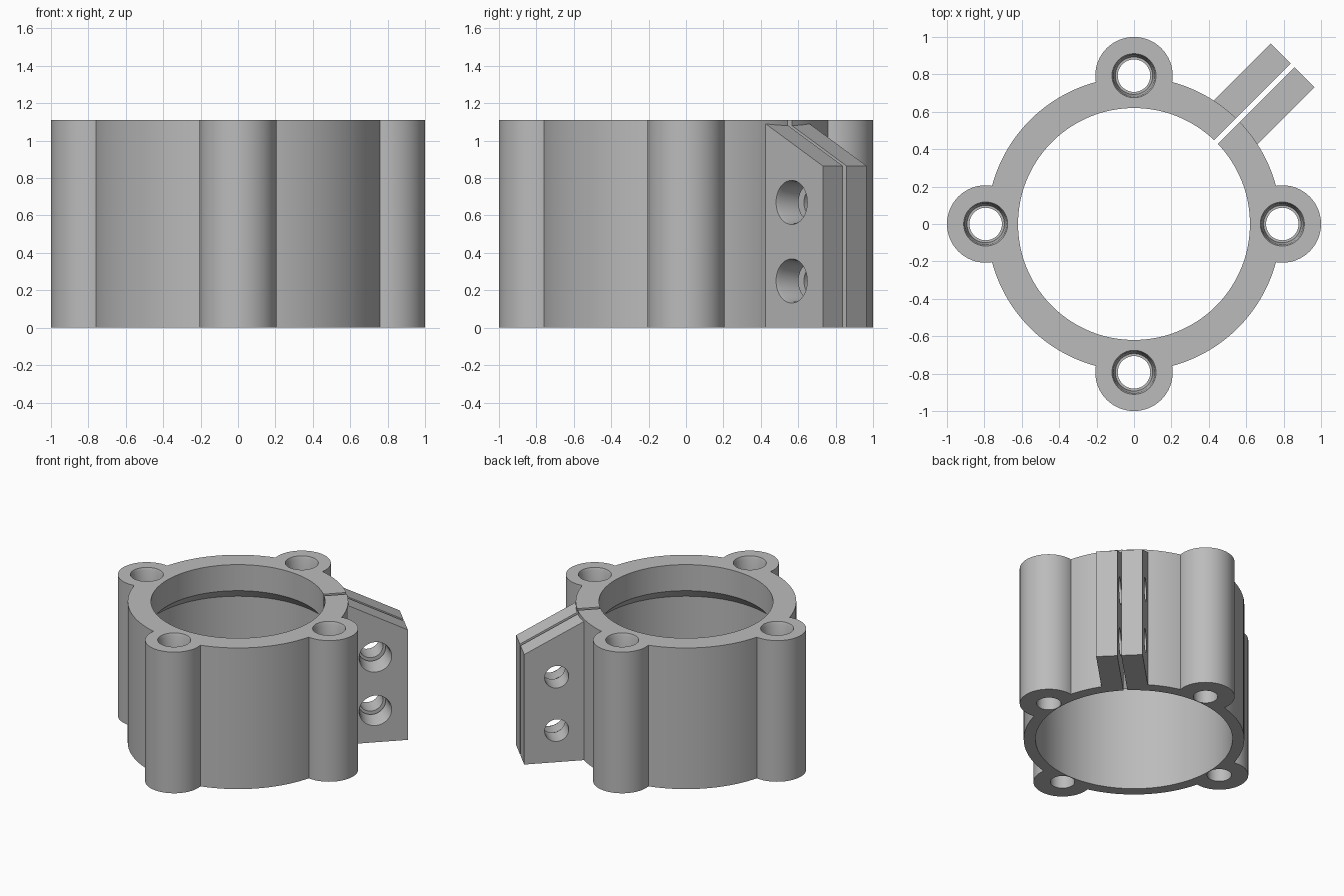
import bpy, bmesh, math
from mathutils import Matrix

if "Cube" in bpy.data.objects:
    bpy.data.objects.remove(bpy.data.objects["Cube"], do_unlink=True)

H = 1.11          # body height
LOBE = 0.793      # lobe distance from the axis
TAB_HALF = 0.166  # half thickness of the split tab

grey = bpy.data.materials.new("plain_grey")
grey.use_nodes = True
grey.diffuse_color = (0.5, 0.5, 0.5, 1)
grey.node_tree.nodes["Principled BSDF"].inputs["Base Color"].default_value = (0.5, 0.5, 0.5, 1)


def make(name, bm, matrix=Matrix()):
    bmesh.ops.transform(bm, matrix=matrix, verts=bm.verts)
    bmesh.ops.recalc_face_normals(bm, faces=bm.faces)
    mesh = bpy.data.meshes.new(name)
    bm.to_mesh(mesh)
    bm.free()
    mesh.materials.append(grey)
    obj = bpy.data.objects.new(name, mesh)
    bpy.context.collection.objects.link(obj)
    return obj


def lathe(name, profile, matrix=Matrix(), sides=64):
    """Solid of revolution from (radius, height) points, capped at both ends."""
    bm = bmesh.new()
    rings = []
    for r, z in profile:
        angles = [2 * math.pi * i / sides for i in range(sides)]
        rings.append([bm.verts.new((r * math.cos(a), r * math.sin(a), z)) for a in angles])
    for low, high in zip(rings, rings[1:]):
        for i in range(sides):
            j = (i + 1) % sides
            bm.faces.new((low[i], low[j], high[j], high[i]))
    bm.faces.new(rings[0])
    bm.faces.new(rings[-1])
    return make(name, bm, matrix)


def prism(name, outline, half, matrix):
    """Extrude an (x, z) outline across y from -half to half."""
    bm = bmesh.new()
    face = bm.faces.new([bm.verts.new((x, -half, z)) for x, z in outline])
    grown = bmesh.ops.extrude_face_region(bm, geom=[face])["geom"]
    verts = [g for g in grown if isinstance(g, bmesh.types.BMVert)]
    bmesh.ops.translate(bm, vec=(0, 2 * half, 0), verts=verts)
    return make(name, bm, matrix)


def combine(target, tool, operation):
    mod = target.modifiers.new(operation, "BOOLEAN")
    mod.operation = operation
    mod.solver = "EXACT"
    mod.object = tool
    bpy.context.view_layer.objects.active = target
    bpy.ops.object.modifier_apply(modifier=mod.name)
    bpy.data.objects.remove(tool, do_unlink=True)


def insert_hole(name, depth, length, matrix):
    """Chamfered, tapered pocket opening at z = 0, with a narrower through hole below."""
    return lathe(name, [(0.087, -length), (0.087, -depth), (0.1, -depth),
                        (0.111, -0.02), (0.118, 0), (0.118, 0.05)], matrix, 48)


# Ring with four lobes
body = lathe("clamp_body", [(0.786, 0), (0.786, H)], sides=128)
quarter_turns = [Matrix.Rotation(k * math.pi / 2, 4, "Z") for k in range(4)]
for turn in quarter_turns:
    lobe = lathe("lobe", [(0.207, 0), (0.207, H)], turn @ Matrix.Translation((LOBE, 0, 0)))
    combine(body, lobe, "UNION")

# Clamping tab with a sloping top
diagonal = Matrix.Rotation(math.pi / 4, 4, "Z")
tab = prism("tab", [(0.6, 0), (1.2, 0), (1.2, 0.865), (0.74, 1.105), (0.6, 1.105)],
            TAB_HALF, diagonal)
combine(body, tab, "UNION")

# Bore, wider below a conical shoulder
bore = lathe("bore", [(0.702, -0.1), (0.702, 0.823), (0.62, 0.905), (0.62, H + 0.1)], sides=128)
combine(body, bore, "DIFFERENCE")

# Slot through the ring and tab
slot = prism("slot", [(0.3, -0.1), (1.4, -0.1), (1.4, H + 0.1), (0.3, H + 0.1)], 0.014, diagonal)
combine(body, slot, "DIFFERENCE")

# Vertical holes in the lobes
for turn in quarter_turns:
    hole = insert_hole("lobe_hole", 0.15, H + 0.1, turn @ Matrix.Translation((LOBE, 0, H)))
    combine(body, hole, "DIFFERENCE")

# Cross holes in the tab
for z in (0.25, 0.67):
    place = diagonal @ Matrix.Translation((0.965, -TAB_HALF, z)) @ Matrix.Rotation(math.pi / 2, 4, "X")
    combine(body, insert_hole("tab_hole", 0.155, 0.45, place), "DIFFERENCE")

# Smooth curved walls, crisp edges
bpy.ops.object.select_all(action="DESELECT")
body.select_set(True)
bpy.context.view_layer.objects.active = body
bpy.ops.object.shade_smooth_by_angle(angle=math.radians(25))
